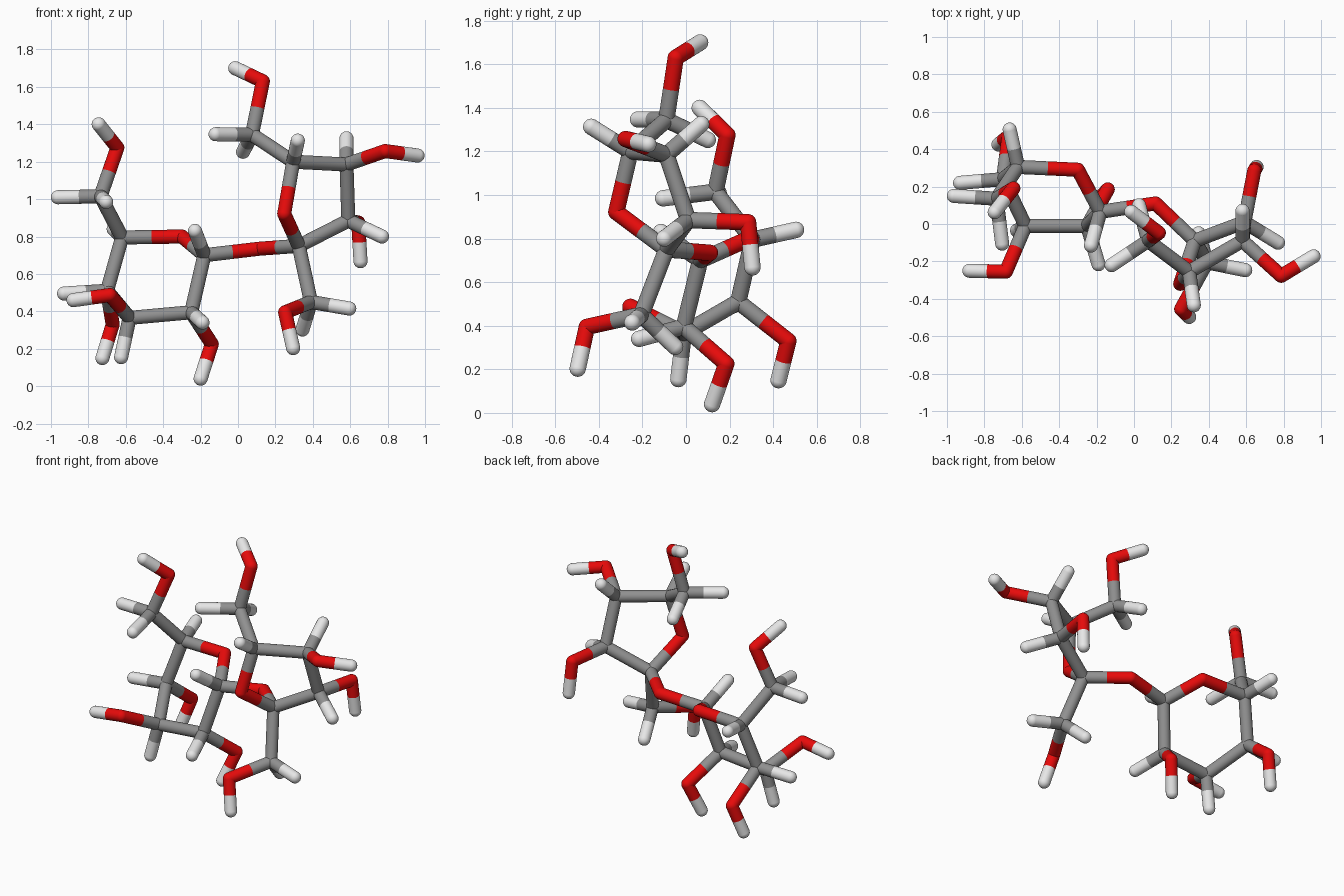
import bpy
import bmesh
from mathutils import Vector

if "Cube" in bpy.data.objects:
    bpy.data.objects.remove(bpy.data.objects["Cube"], do_unlink=True)

RADIUS = 0.0375
SIDES = 24


def make_material(name, color):
    mat = bpy.data.materials.new(name)
    mat.use_nodes = True
    mat.diffuse_color = color
    shader = next(n for n in mat.node_tree.nodes if n.type == "BSDF_PRINCIPLED")
    shader.inputs["Base Color"].default_value = color
    return mat


# One colour per kind of atom, chosen by the first word of its name
MATERIALS = {
    "carbon": make_material("carbon grey", (.28, .28, .28, 1)),
    "oxygen": make_material("oxygen red", (1, .004, .004, 1)),
    "hydrogen": make_material("hydrogen white", (1, 1, 1, 1)),
}

atoms = {}   # name -> position
bonds = []   # pairs of names


def atom(name, x, y, z, *neighbours):
    """Place an atom and bond it to atoms already placed."""
    atoms[name] = Vector((x, y, z))
    bonds.extend((name, other) for other in neighbours)


# Six-sided ring on the right, closed by its oxygen
atom("carbon_a", -.18, .065, .70)
atom("carbon_b", -.25, -.01, .395, "carbon_a")
atom("carbon_c", -.58, -.01, .365, "carbon_b")
atom("carbon_d", -.70, .24, .51, "carbon_c")
atom("carbon_e", -.62, .305, .795, "carbon_d")
atom("oxygen_ring_six", -.30, .29, .80, "carbon_e", "carbon_a")

# Hydrogens on the six-sided ring
atom("hydrogen_a", -.23, -.115, .83, "carbon_a")
atom("hydrogen_b", -.19, -.215, .34, "carbon_b")
atom("hydrogen_c", -.625, -.035, .155, "carbon_c")
atom("hydrogen_d", -.93, .22, .495, "carbon_d")
atom("hydrogen_e", -.665, .505, .84, "carbon_e")

# Side branches of the six-sided ring
atom("oxygen_b", -.14, .185, .225, "carbon_b")
atom("hydrogen_b_tip", -.20, .12, .04, "oxygen_b")
atom("oxygen_c", -.685, -.255, .487, "carbon_c")
atom("hydrogen_c_tip", -.88, -.25, .46, "oxygen_c")
atom("oxygen_d", -.67, .47, .33, "carbon_d")
atom("hydrogen_d_tip", -.725, .425, .15, "oxygen_d")
atom("carbon_arm_right", -.735, .135, 1.015, "carbon_e")
atom("hydrogen_arm_right_side", -.963, .15, 1.01, "carbon_arm_right")
atom("hydrogen_arm_right_front", -.705, -.105, .985, "carbon_arm_right")
atom("oxygen_arm_right", -.645, .19, 1.275, "carbon_arm_right")
atom("hydrogen_arm_right_tip", -.745, .063, 1.40, "oxygen_arm_right")

# Bridge and five-sided ring on the left
atom("oxygen_bridge", .115, .11, .735, "carbon_a")
atom("carbon_f", .325, -.09, .75, "oxygen_bridge")
atom("carbon_g", .59, .01, .885, "carbon_f")
atom("carbon_h", .58, -.09, 1.185, "carbon_g")
atom("carbon_i", .295, -.255, 1.20, "carbon_h")
atom("oxygen_ring_five", .247, -.32, .922, "carbon_i", "carbon_f")

# Hydrogens on the five-sided ring
atom("hydrogen_g", .77, -.10, .80, "carbon_g")
atom("hydrogen_h", .58, .07, 1.325, "carbon_h")
atom("hydrogen_i", .32, -.435, 1.313, "carbon_i")

# Side branches of the five-sided ring
atom("oxygen_g", .643, .285, .875, "carbon_g")
atom("hydrogen_g_tip", .655, .305, .668, "oxygen_g")
atom("oxygen_h", .787, -.277, 1.257, "carbon_h")
atom("hydrogen_h_tip", .96, -.173, 1.233, "oxygen_h")
atom("carbon_arm_top", .075, -.09, 1.345, "carbon_i")
atom("hydrogen_arm_top_side", -.12, -.22, 1.347, "carbon_arm_top")
atom("hydrogen_arm_top_back", .027, .10, 1.253, "carbon_arm_top")
atom("oxygen_arm_top", .133, -.047, 1.63, "carbon_arm_top")
atom("hydrogen_arm_top_tip", -.015, .065, 1.70, "oxygen_arm_top")
atom("carbon_arm_low", .39, -.205, .45, "carbon_f")
atom("hydrogen_arm_low_side", .595, -.247, .415, "carbon_arm_low")
atom("hydrogen_arm_low_back", .345, -.05, .303, "carbon_arm_low")
atom("oxygen_arm_low", .252, -.455, .395, "carbon_arm_low")
atom("hydrogen_arm_low_tip", .295, -.497, .203, "oxygen_arm_low")


def build_atom(name):
    """A round joint with half a stick toward every bonded atom."""
    here = atoms[name]
    bm = bmesh.new()
    bmesh.ops.create_uvsphere(bm, u_segments=SIDES, v_segments=SIDES // 2, radius=RADIUS)
    for pair in bonds:
        if name not in pair:
            continue
        other = pair[1] if pair[0] == name else pair[0]
        half = (atoms[other] - here) / 2
        stick = bmesh.ops.create_cone(bm, cap_ends=False, segments=SIDES,
                                      radius1=RADIUS, radius2=RADIUS, depth=half.length)
        turn = half.to_track_quat("Z", "Y").to_matrix()
        bmesh.ops.rotate(bm, verts=stick["verts"], cent=(0, 0, 0), matrix=turn)
        bmesh.ops.translate(bm, verts=stick["verts"], vec=half / 2)
    for face in bm.faces:
        face.smooth = True
    mesh = bpy.data.meshes.new(name)
    bm.to_mesh(mesh)
    bm.free()
    mesh.materials.append(MATERIALS[name.split("_")[0]])
    obj = bpy.data.objects.new(name, mesh)
    obj.location = here
    bpy.context.collection.objects.link(obj)


for atom_name in atoms:
    build_atom(atom_name)
